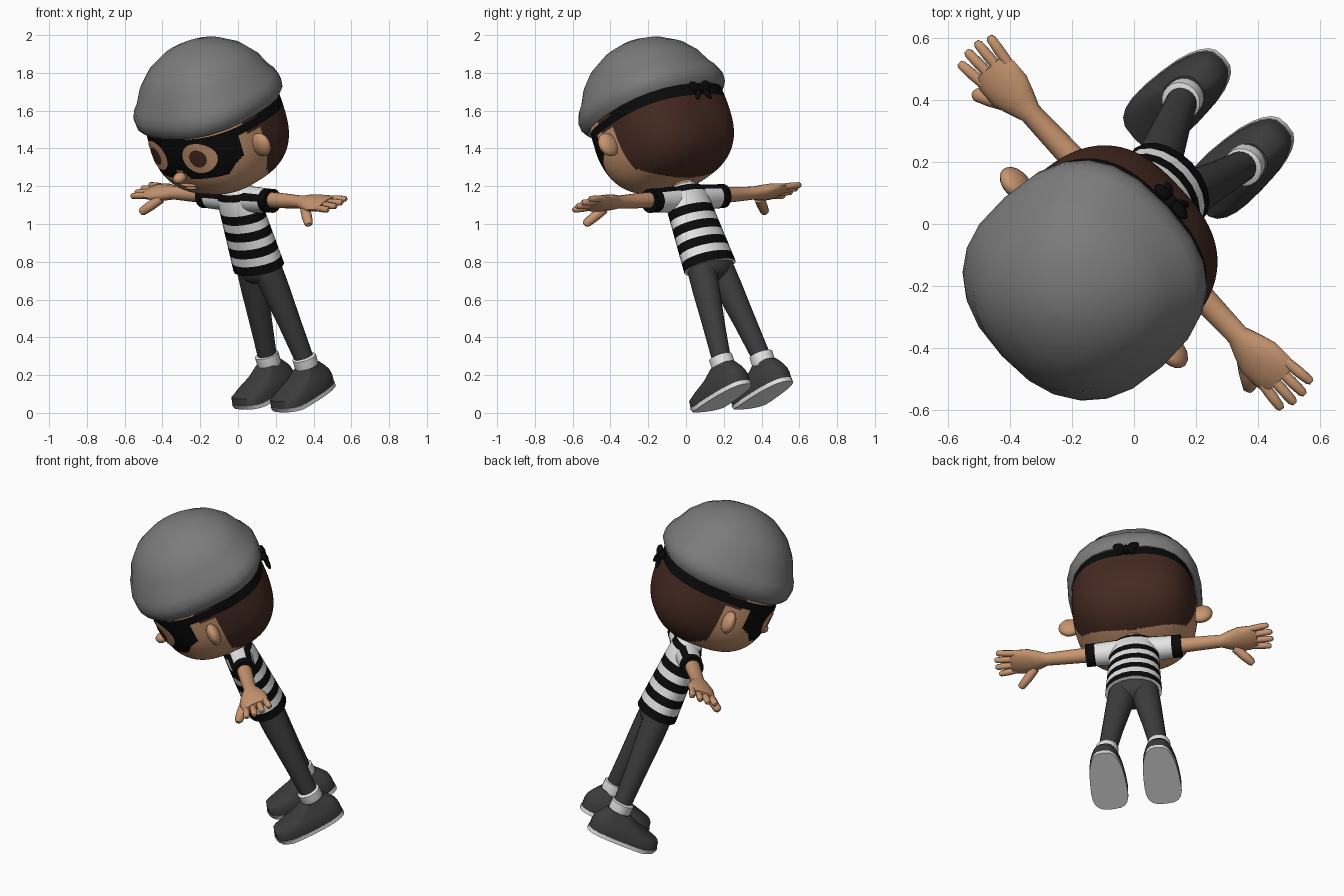
import bpy, bmesh, math
from mathutils import Vector, Matrix

if "Cube" in bpy.data.objects:
    bpy.data.objects.remove(bpy.data.objects["Cube"])

# Leaning pose: body axes (left, back, up) placed in the world
up = Vector((-0.272, -0.314, 0.91)).normalized()
left = Vector((0.681, -0.731, 0))
left.z = -(left.x * up.x + left.y * up.y) / up.z
left.normalize()
back = up.cross(left)
origin = Vector((0, 0, 1.14)) - up * 1.14
POSE = Matrix((left, back, up)).transposed().to_4x4()
POSE.translation = origin


def material(name, r, g, b):
    m = bpy.data.materials.new(name)
    m.use_nodes = True
    m.diffuse_color = (r, g, b, 1)
    shader = m.node_tree.nodes["Principled BSDF"]
    shader.inputs["Base Color"].default_value = (r, g, b, 1)
    shader.inputs["Roughness"].default_value = 0.8
    return m


SKIN = material("skin", 0.57, 0.3, 0.16)
HAIR = material("dark_brown", 0.06, 0.023, 0.015)
BLACK = material("black", 0.003, 0.003, 0.003)
WHITE = material("white", 0.78, 0.78, 0.78)
HAT = material("hat_grey", 0.2, 0.2, 0.2)
PANTS = material("charcoal", 0.046, 0.046, 0.046)


def finish(name, bm, mats, rule=None, angle=50):
    bmesh.ops.recalc_face_normals(bm, faces=bm.faces)
    if rule:
        for f in bm.faces:
            f.material_index = rule(f.calc_center_median())
    me = bpy.data.meshes.new(name)
    bm.to_mesh(me)
    bm.free()
    for m in mats:
        me.materials.append(m)
    ob = bpy.data.objects.new(name, me)
    bpy.context.collection.objects.link(ob)
    ob.matrix_world = POSE
    bpy.ops.object.select_all(action='DESELECT')
    ob.select_set(True)
    bpy.context.view_layer.objects.active = ob
    bpy.ops.object.shade_smooth_by_angle(angle=math.radians(angle))
    return ob


def loft(name, rings, mats, rule=None):
    """Skin a list of equal point rings and cap the ends."""
    bm = bmesh.new()
    vs = [[bm.verts.new(p) for p in ring] for ring in rings]
    n = len(vs[0])
    for a, b in zip(vs, vs[1:]):
        for i in range(n):
            j = (i + 1) % n
            bm.faces.new((a[i], a[j], b[j], b[i]))
    bm.faces.new(vs[0])
    bm.faces.new(vs[-1])
    return finish(name, bm, mats, rule)


def turn(n):
    return [2 * math.pi * i / n for i in range(n)]


def power(x, e):
    return math.copysign(abs(x) ** e, x)


def oval(x, y, z, rx, ry, n=20, e=1):
    return [(x + rx * power(math.cos(t), e), y + ry * power(math.sin(t), e), z) for t in turn(n)]


def side_oval(x, y, z, ry, rz, n=14):
    return [(x, y + ry * math.cos(t), z + rz * math.sin(t)) for t in turn(n)]


def ball(name, centre, size, mat, tilt=0):
    bm = bmesh.new()
    bmesh.ops.create_uvsphere(bm, u_segments=16, v_segments=10, radius=1)
    bm.transform(Matrix.Translation(centre) @ Matrix.Rotation(tilt, 4, 'Y')
                 @ Matrix.Diagonal((*size, 1)))
    return finish(name, bm, [mat])


def finger(name, p, q, r):
    p, q = Vector(p), Vector(q)
    d = (q - p).normalized()
    e = d.cross(Vector((0, 0, 1))).normalized()
    g = d.cross(e)
    rings = []
    for k, s in ((0, 1), (0.5, 1.05), (0.9, 0.9), (1, 0.5)):
        c = p.lerp(q, k)
        rings.append([c + (e * math.cos(t) + g * math.sin(t)) * r * s for t in turn(8)])
    loft(name, rings, [SKIN])


# Head: rounded box, painted with mask and hair
HA, HB, HH, HC, E = 0.345, 0.338, 0.335, 1.55, 0.76


def face_y(x, z):
    k = 1 - abs(x / HA) ** (2 / E) - abs((z - HC) / HH) ** (2 / E)
    return -HB * max(k, 0) ** (E / 2)


def head_rule(c):
    x = abs(c.x)
    low = 1.4 + max(0, 0.06 - x) + max(0, x - 0.27) * 1.3
    if c.y > -0.15:
        low = 1.585
    top = 1.635 if c.y < 0 else 1.65
    if low < c.z < top:
        return 2
    if c.y > 0.0 and c.z > 1.27 + 0.6 * x * x - 0.6 * c.y:
        return 1
    return 1 if c.y > -0.1 and c.z > 1.57 else 0


rows, cols = 120, 200
head_rings = []
for i in range(1, rows):
    lat = math.pi * (i / rows - 0.5)
    c = power(math.cos(lat), E)
    head_rings.append(oval(0, 0, HC + HH * power(math.sin(lat), E), HA * c, HB * c, cols, E))
loft("head", head_rings, [SKIN, HAIR, BLACK], head_rule)


def face_disc(name, x, z, rx, rz, lift, mat):
    """Thin plate that follows the curve of the face."""
    bm = bmesh.new()
    mid = bm.verts.new((x, face_y(x, z) - lift, z))
    prev = [mid]
    for k in (0.5, 1):
        ring = []
        for t in turn(20):
            px, pz = x + rx * k * math.cos(t), z + rz * k * math.sin(t)
            ring.append(bm.verts.new((px, face_y(px, pz) - lift, pz)))
        for i in range(20):
            j = (i + 1) % 20
            if k == 0.5:
                bm.faces.new((mid, ring[i], ring[j]))
            else:
                bm.faces.new((prev[i], ring[i], ring[j], prev[j]))
        prev = ring
    ob = finish(name, bm, [mat])
    if ob.data.polygons[0].normal.y > 0:
        ob.data.flip_normals()


for s, side in ((1, "left"), (-1, "right")):
    face_disc(side + "_eye_hole", s * 0.162, 1.52, 0.098, 0.086, 0.004, SKIN)
    face_disc(side + "_iris", s * 0.162, 1.52, 0.05, 0.05, 0.007, HAIR)
    ball(side + "_ear", (s * 0.37, -0.05, 1.49), (0.063, 0.036, 0.066), SKIN, s * 0.3)
ball("nose", (0, -0.345, 1.41), (0.034, 0.04, 0.029), SKIN)
ball("upper_lip", (0, -0.287, 1.35), (0.075, 0.03, 0.013), SKIN)
ball("lower_lip", (0, -0.277, 1.33), (0.055, 0.03, 0.013), SKIN)

# Mask knot at the back
ball("mask_knot", (0, 0.36, 1.61), (0.022, 0.025, 0.025), BLACK)
for s, side in ((1, "left"), (-1, "right")):
    ball(side + "_knot_loop", (s * 0.04, 0.37, 1.62), (0.036, 0.016, 0.028), BLACK, -s * 0.5)
    ball(side + "_knot_tail", (s * 0.03, 0.37, 1.58), (0.016, 0.014, 0.042), BLACK, -s * 0.5)

# Knitted hat with rolled rim, squarish in plan and rounder toward the crown
profile = ((0.33, 1.67, 0.8), (0.375, 1.645, 0.8), (0.398, 1.675, 0.8), (0.402, 1.72, 0.8),
           (0.388, 1.765, 0.82), (0.368, 1.795, 0.84), (0.335, 1.87, 0.88), (0.272, 1.945, 0.92),
           (0.18, 2.003, 0.96), (0.08, 2.035, 1), (0.01, 2.042, 1))
loft("hat", [oval(0, -0.008, z, r * 0.93, r * 0.955, 24, e) for r, z, e in profile], [HAT])

# Neck and striped shirt
loft("neck", [oval(0, 0.01, z, 0.06, 0.055) for z in (1.15, 1.26)], [SKIN])


def shirt_rule(c):
    if abs(c.x) > 0.215 or 1.15 < c.z < 1.187:
        return 1
    return int(c.z < 1.1 and (c.z - 0.735) % 0.095 < 0.05)


heights = [0.735 + 0.095 * k + d for k in range(4) for d in (0, 0.05)]
body = [oval(0, 0, z, 0.16 - 0.06 * (z - 0.735), 0.115 - 0.06 * (z - 0.735)) for z in heights]
body += [oval(0, 0, z, rx, ry) for z, rx, ry in ((1.15, 0.14, 0.088), (1.187, 0.12, 0.075),
                                               (1.205, 0.075, 0.065))]
loft("shirt", body, [WHITE, BLACK], shirt_rule)

# Hips
ball("hips", (0, 0, 0.73), (0.143, 0.095, 0.085), PANTS)


def shoe_outline(x, z, front, rear, half, n=24):
    """Outline that is wider at the squared, slightly raised toe."""
    mid, length = (front + rear) / 2, (rear - front) / 2
    pts = []
    for t in turn(n):
        c, s = math.cos(t), math.sin(t)
        y = mid + length * power(s, 0.75)
        pts.append((x + half * (1 - 0.18 * s) * power(c, 0.65), y, z + max(0, -0.2 - y) * 0.2))
    return pts


for s, side in ((1, "left"), (-1, "right")):
    # Sleeve, arm and hand
    loft(side + "_sleeve", [side_oval(s * x, 0, 1.135, r, r, 20) for x, r in
                            ((0.06, 0.07), (0.14, 0.068), (0.215, 0.064), (0.268, 0.064))],
         [WHITE, BLACK], shirt_rule)
    arm = ((0.2, 0, 0.044, 0.044), (0.36, 0, 0.04, 0.04), (0.49, 0, 0.037, 0.034),
           (0.54, 0, 0.06, 0.038), (0.59, 0, 0.08, 0.036), (0.65, 0.003, 0.08, 0.031),
           (0.69, 0.005, 0.071, 0.02))
    loft(side + "_arm", [side_oval(s * x, y, 1.14, ry, rz) for x, y, ry, rz in arm], [SKIN])
    for k in range(4):
        y = -0.052 + 0.038 * k
        reach = 0.765 + (0.015 if k in (1, 2) else 0)
        finger(f"{side}_finger_{k + 1}", (s * 0.66, y, 1.14), (s * reach, y * 1.25, 1.138), 0.018)
    finger(side + "_thumb", (s * 0.56, -0.045, 1.125), (s * 0.655, -0.13, 1.075), 0.026)

    # Leg, sock and shoe
    leg = ((0.062, 0.74, 0.078), (0.08, 0.62, 0.074), (0.115, 0.4, 0.06), (0.146, 0.19, 0.05))
    loft(side + "_trouser_leg", [oval(s * x, 0, z, r, r) for x, z, r in leg], [PANTS])
    loft(side + "_sock", [oval(s * 0.146, 0, z, r, r) for z, r in
                          ((0.15, 0.06), (0.18, 0.064), (0.218, 0.064), (0.225, 0.048))], [WHITE])
    x = s * 0.15
    loft(side + "_shoe_sole", [shoe_outline(x, z, f, 0.125, 0.1) for z, f in
                               ((0.008, -0.275), (0.03, -0.285))], [WHITE])
    upper = ((0.03, -0.28, 0.122, 0.098), (0.07, -0.272, 0.124, 0.1), (0.1, -0.22, 0.118, 0.09),
             (0.13, -0.13, 0.1, 0.075), (0.168, -0.06, 0.068, 0.062))
    loft(side + "_shoe", [shoe_outline(x, *u) for u in upper], [PANTS])
